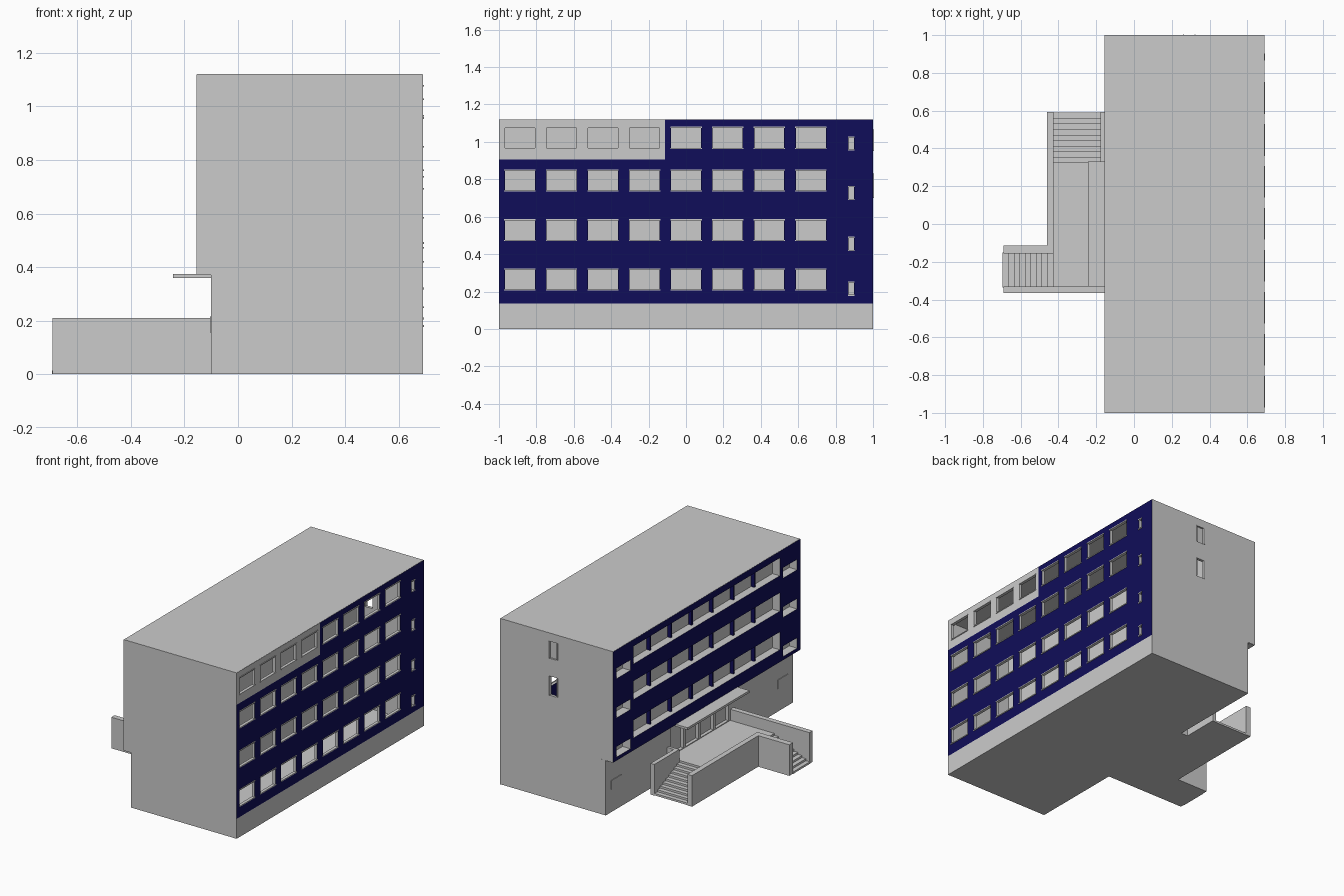
import bpy, bmesh

if "Cube" in bpy.data.objects:
    bpy.data.objects.remove(bpy.data.objects["Cube"])


def material(name, rgb):
    m = bpy.data.materials.new(name)
    m.diffuse_color = (*rgb, 1)
    m.use_nodes = True
    m.node_tree.nodes["Principled BSDF"].inputs["Base Color"].default_value = m.diffuse_color
    return m


GREY = material("light grey", (0.6, 0.6, 0.6))
BLUE = material("navy blue", (0.005, 0.004, 0.1))


def finish(name, bm, mats):
    me = bpy.data.meshes.new(name)
    bmesh.ops.recalc_face_normals(bm, faces=bm.faces)
    bm.to_mesh(me)
    bm.free()
    for m in mats:
        me.materials.append(m)
    ob = bpy.data.objects.new(name, me)
    bpy.context.collection.objects.link(ob)
    return ob


def boxes(name, spans, mat):
    """One object made of boxes given as (x0, x1, y0, y1, z0, z1)."""
    bm = bmesh.new()
    for x0, x1, y0, y1, z0, z1 in spans:
        vs = bmesh.ops.create_cube(bm, size=1)["verts"]
        for v in vs:
            v.co = (x0 if v.co.x < 0 else x1,
                    y0 if v.co.y < 0 else y1,
                    z0 if v.co.z < 0 else z1)
    return finish(name, bm, [mat])


def wall(name, axis, near, far, bounds, holes, is_blue=None, cuts=((), ())):
    """Upright wall slab across x or y with rectangular holes (u0, u1, z0, z1)."""
    us = sorted({*bounds[:2], *cuts[0], *(u for h in holes for u in h[:2])})
    zs = sorted({*bounds[2:], *cuts[1], *(z for h in holes for z in h[2:])})
    bm = bmesh.new()
    grid = {}

    def vert(i, j):
        if (i, j) not in grid:
            p = (near, us[i], zs[j]) if axis == "x" else (us[i], near, zs[j])
            grid[i, j] = bm.verts.new(p)
        return grid[i, j]

    for i in range(len(us) - 1):
        for j in range(len(zs) - 1):
            cu, cz = (us[i] + us[i + 1]) / 2, (zs[j] + zs[j + 1]) / 2
            if not any(h[0] < cu < h[1] and h[2] < cz < h[3] for h in holes):
                bm.faces.new([vert(i, j), vert(i + 1, j),
                              vert(i + 1, j + 1), vert(i, j + 1)])
    ret = bmesh.ops.extrude_face_region(bm, geom=bm.faces[:], use_keep_orig=True)
    for v in ret["geom"]:
        if isinstance(v, bmesh.types.BMVert):
            setattr(v.co, axis, far)
    # cladding is blue, reveals stay grey
    bm.normal_update()
    for f in bm.faces:
        c = f.calc_center_median()
        flat = abs(getattr(f.normal, axis)) > 0.5
        f.material_index = int(bool(is_blue and flat and is_blue(c)))
    return finish(name, bm, [GREY, BLUE])


# ---- window front: 8 columns by 4 rows and a column of slits ----
ROWS = [(0.208, 0.32), (0.472, 0.584), (0.738, 0.85), (0.965, 1.078)]
COLS = [-0.888 + 0.2222 * i for i in range(8)]
SLITS = [(0.18, 0.25), (0.42, 0.49), (0.692, 0.762), (0.957, 1.027)]
windows = [(y - 0.08, y + 0.08, a, b) for y in COLS for a, b in ROWS]
slits = [(0.87, 0.898, a, b) for a, b in SLITS]
wall("window_facade", "x", 0.69, 0.67, (-1, 1, 0, 1.12), windows + slits,
     lambda c: c.z > 0.135 and not (c.z > 0.905 and c.y < -0.112),
     ([-0.112], [0.135, 0.905]))
trims = []
for u0, u1, a, b in windows + slits:
    for z in (a, b):
        trims.append((0.688, 0.694, u0 - 0.004, u1 + 0.004, z - 0.003, z + 0.003))
boxes("window_sills", trims, GREY)

# ---- entrance side: ribbon windows with a small window at each end ----
BANDS = [(0.455, 0.575), (0.715, 0.84), (0.955, 1.075)]
ribbons = [(-0.78, 0.78, a, b) for a, b in BANDS]
ends = [(s * 0.89 - 0.075, s * 0.89 + 0.075, a - 0.055, a + 0.015)
        for s in (-1, 1) for a in (0.45, 0.715, 0.98)]
wall("ribbon_facade", "x", -0.155, -0.095, (-1, 1, 0.372, 1.12),
     ribbons + ends, lambda c: True)
boxes("ribbon_panes", [(-0.1, -0.09, -0.79, 0.79, a - 0.01, b + 0.01)
                       for a, b in BANDS], GREY)
boxes("end_window_panes", [(-0.097, -0.09, u0 - 0.01, u1 + 0.01, a - 0.01, b + 0.01)
                           for u0, u1, a, b in ends], GREY)
boxes("ribbon_mullions", [(-0.125, -0.098, y - 0.006, y + 0.006, a, b)
                          for a, b in BANDS
                          for y in [-0.78 + 1.56 * k / 7 for k in range(1, 7)]], BLUE)

# ---- end walls, stepped in below the overhang ----
step = (-0.154, -0.099, 0, 0.372)
end_windows = [(0.265, 0.32, 0.70, 0.83), (0.265, 0.32, 0.95, 1.065)]
wall("front_end_wall", "y", -0.9995, -0.98, (-0.154, 0.689, 0, 1.12), [step])
wall("rear_end_wall", "y", 0.9995, 0.98, (-0.154, 0.689, 0, 1.12),
     [step] + end_windows)
boxes("rear_window_pane", [(0.26, 0.325, 0.982, 0.988, 0.945, 1.07)], GREY)
boxes("rear_window_frames",
      [(u0 + du, u1 + du, 0.998, 1.004, a, b) for u, v, a, b in end_windows
       for u0, u1, du in ((u, u + 0.006, -0.006), (v, v + 0.006, 0))], GREY)

# ---- roof, floor, overhang and inner wall ----
boxes("roof", [(-0.154, 0.689, -0.999, 0.999, 1.10, 1.121)], GREY)
boxes("ground_floor", [(-0.099, 0.689, -0.999, 0.999, 0.0, 0.02)], GREY)
boxes("overhang_soffit", [(-0.154, -0.08, -0.999, 0.999, 0.37, 0.385)], GREY)
boxes("inner_wall", [(0.19, 0.21, -0.98, 0.98, 0.02, 1.10)], GREY)

# ---- base wall with entrance doors ----
doors = [(y - 0.07, y + 0.07, 0.14, 0.34) for y in (-0.24, -0.08, 0.08, 0.24)]
wall("base_wall", "x", -0.10, -0.07, (-1, 1, 0, 0.372), doors)
boxes("entrance_doors", [(-0.078, -0.068, u0 - 0.005, u1 + 0.005, a, b)
                         for u0, u1, a, b in doors], GREY)
boxes("base_windows", [(-0.104, -0.098, s * 0.89 - 0.055, s * 0.89 + 0.055, 0.155, 0.215)
                       for s in (-1, 1)], GREY)
boxes("canopy", [(-0.243, -0.09, -0.33, 0.33, 0.36, 0.375)], GREY)

# ---- terrace with two stairs and parapets ----
DECK, N = 0.135, 9
boxes("terrace", [(-0.43, -0.098, -0.335, 0.325, 0, DECK)], GREY)
steps = []
for k in range(N):
    top = DECK * (N - k) / (N + 1)
    y0 = 0.325 + 0.265 * k / N
    x1 = -0.43 - 0.265 * k / N
    steps.append((-0.43, -0.17, y0, y0 + 0.265 / N, 0, top))
    steps.append((x1 - 0.265 / N, x1, -0.335, -0.15, 0, top))
boxes("stair_steps", steps, GREY)
boxes("parapets", [
    (-0.46, -0.425, -0.155, 0.593, 0, 0.21),
    (-0.692, -0.425, -0.155, -0.115, 0, 0.21),
    (-0.692, -0.099, -0.365, -0.33, 0, 0.21),
    (-0.178, -0.15, 0.33, 0.593, 0, 0.21),
    (-0.178, -0.099, 0.325, 0.345, 0, 0.21),
], GREY)
